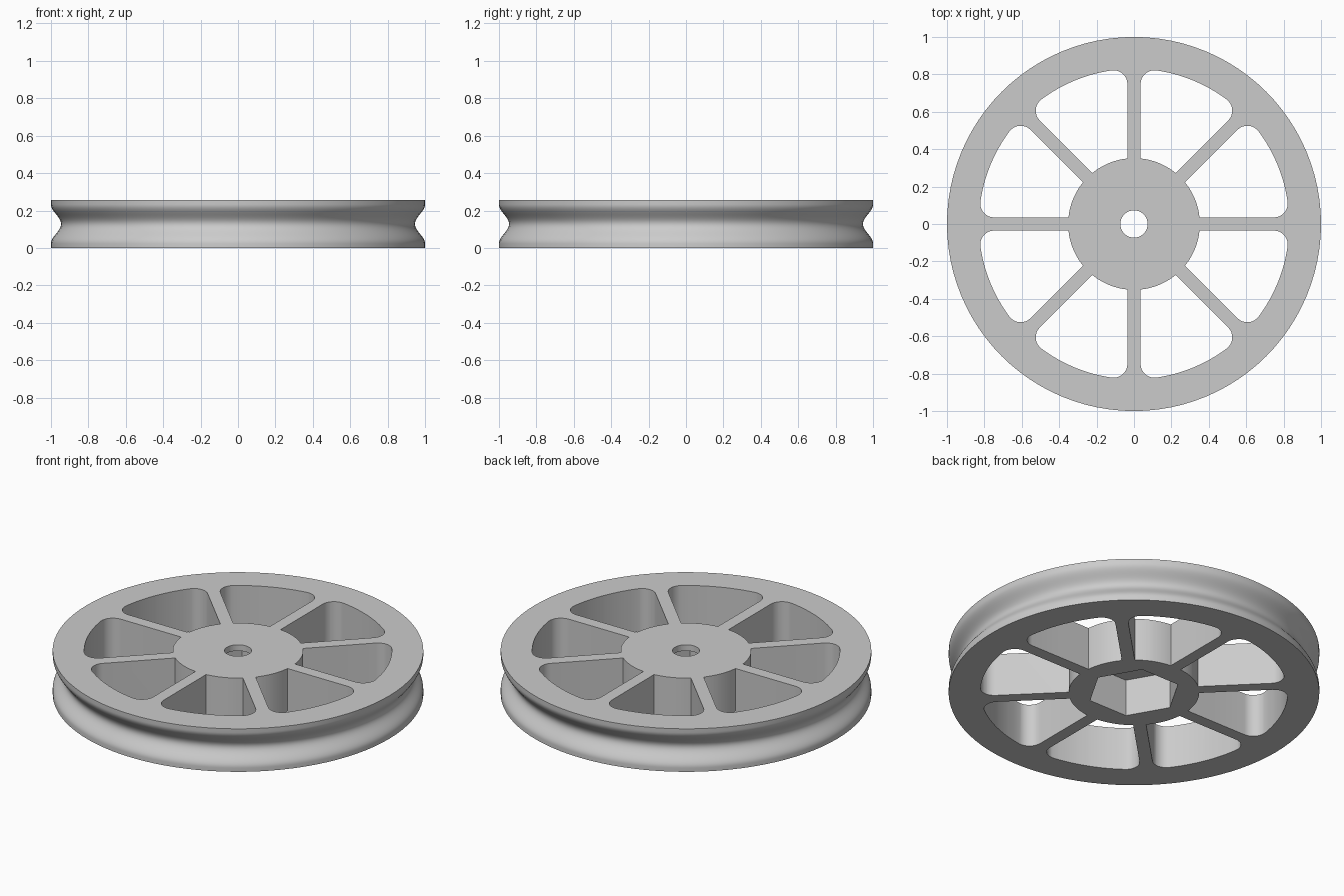
import bpy, bmesh
from math import sin, cos, pi, radians, asin, atan2, sqrt
from mathutils import Matrix

HEIGHT = 0.256
HUB_R, POCKET_R = 0.352, 0.83
SPOKE_HALF, FILLET = 0.035, 0.075
GROOVE_DEPTH, GROOVE_HALF = 0.054, 0.105

cube = bpy.data.objects.get("Cube")
if cube:
    bpy.data.objects.remove(cube, do_unlink=True)

grey = bpy.data.materials.new("light grey plastic")
grey.use_nodes = True
colour = (0.6, 0.6, 0.6, 1)
grey.diffuse_color = colour
grey.node_tree.nodes["Principled BSDF"].inputs["Base Color"].default_value = colour


def make_object(name, bm):
    bmesh.ops.recalc_face_normals(bm, faces=bm.faces)
    mesh = bpy.data.meshes.new(name)
    bm.to_mesh(mesh)
    bm.free()
    mesh.materials.append(grey)
    obj = bpy.data.objects.new(name, mesh)
    bpy.context.collection.objects.link(obj)
    return obj


def add_prism(bm, outline, z0, z1):
    base = bm.faces.new([bm.verts.new((x, y, z0)) for x, y in outline])
    top = bmesh.ops.extrude_face_region(bm, geom=[base], use_keep_orig=True)
    verts = [g for g in top["geom"] if isinstance(g, bmesh.types.BMVert)]
    bmesh.ops.translate(bm, verts=verts, vec=(0, 0, z1 - z0))


def arc(r, a0, a1, n, cx=0, cy=0):
    angles = [a0 + (a1 - a0) * i / n for i in range(n + 1)]
    return [(cx + r * cos(a), cy + r * sin(a)) for a in angles]


def polygon(r, n):
    return arc(r, 0, 2 * pi, n)[:-1]


# Solid disc with a rounded groove around the rim
profile = [(0, 0), (1, 0)]
for i in range(25):
    t = -1 + i / 12
    r = 1 - GROOVE_DEPTH * (0.5 + 0.5 * cos(pi * t))
    profile.append((r, HEIGHT / 2 + GROOVE_HALF * t))
profile += [(1, HEIGHT), (0, HEIGHT)]
bm = bmesh.new()
verts = [bm.verts.new((r, 0, z)) for r, z in profile]
edges = [bm.edges.new(pair) for pair in zip(verts, verts[1:])]
bmesh.ops.spin(bm, geom=verts + edges, cent=(0, 0, 0), axis=(0, 0, 1),
               angle=2 * pi, steps=96, use_merge=True)
bmesh.ops.remove_doubles(bm, verts=bm.verts, dist=1e-5)
wheel = make_object("grooved_wheel", bm)

# Outline of one pocket between spokes: half of it, then its mirror image
mid = pi / 8
cy = SPOKE_HALF + FILLET
cx = sqrt((POCKET_R - FILLET) ** 2 - cy ** 2)
turn = atan2(cy, cx)
half = arc(HUB_R, mid, asin(SPOKE_HALF / HUB_R), 5)
half += arc(FILLET, -pi / 2, turn, 8, cx, cy)
half += arc(POCKET_R, turn, mid, 6)[1:]
c, s = cos(2 * mid), sin(2 * mid)
mirrored = [(x * c + y * s, x * s - y * c) for x, y in half]
pocket = half + mirrored[-2:0:-1]

# Cutters: eight pockets, the axle hole and the hexagonal socket below
pockets = bmesh.new()
for k in range(8):
    a = radians(45 * k)
    turned = [(x * cos(a) - y * sin(a), x * sin(a) + y * cos(a)) for x, y in pocket]
    add_prism(pockets, turned, -0.1, HEIGHT + 0.1)
hole = bmesh.new()
add_prism(hole, polygon(0.073, 32), -0.1, HEIGHT + 0.1)
socket = bmesh.new()
add_prism(socket, polygon(0.252, 6), -0.1, 0.22)
cutters = [make_object("pocket_cutter", pockets),
           make_object("axle_hole_cutter", hole),
           make_object("hex_socket_cutter", socket)]

bpy.context.view_layer.objects.active = wheel
for cutter in cutters:
    cutter.hide_render = True
    mod = wheel.modifiers.new(cutter.name, 'BOOLEAN')
    mod.operation = 'DIFFERENCE'
    mod.solver = 'EXACT'
    mod.object = cutter
    bpy.ops.object.modifier_apply(modifier=mod.name)
    bpy.data.objects.remove(cutter, do_unlink=True)

# Smooth curved walls, crisp edges
bpy.ops.object.select_all(action='DESELECT')
wheel.select_set(True)
bpy.ops.object.shade_smooth_by_angle(angle=radians(30))
